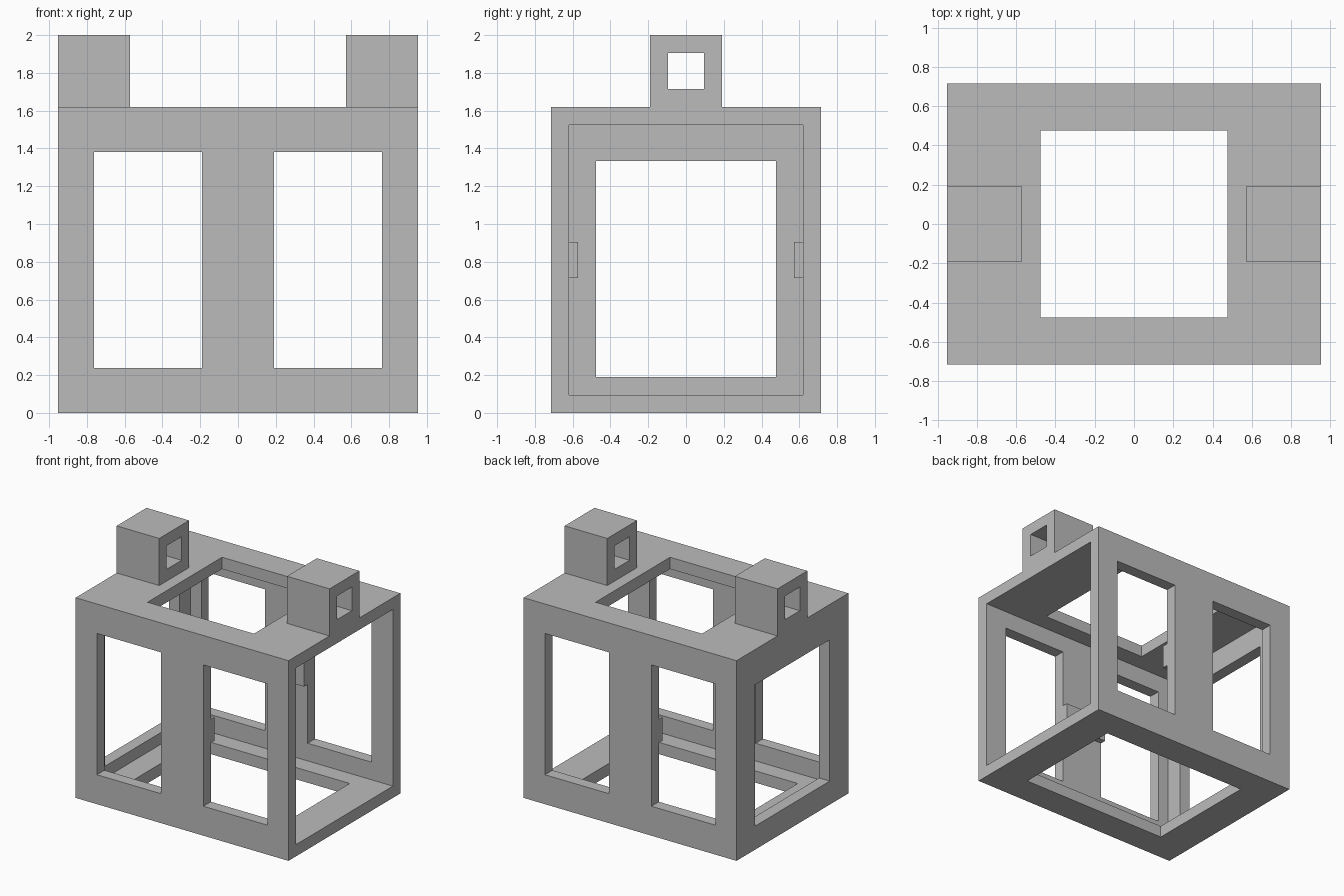
import bpy
from mathutils import Vector

cube = bpy.data.objects.get("Cube")
if cube:
    bpy.data.objects.remove(cube, do_unlink=True)

U = 2 / 21  # module: the whole model is 21 modules high

grey = bpy.data.materials.new("plain grey")
grey.use_nodes = True
grey.diffuse_color = (0.5, 0.5, 0.5, 1)
grey.node_tree.nodes["Principled BSDF"].inputs["Base Color"].default_value = (0.5, 0.5, 0.5, 1)


def box(name, x, y, z):
    """Box between (low, high) limits on each axis, in modules."""
    low, high = (Vector(c) * U for c in zip(x, y, z))
    bpy.ops.mesh.primitive_cube_add(size=1, location=(low + high) / 2)
    ob = bpy.context.object
    ob.name = name
    ob.scale = high - low
    bpy.ops.object.transform_apply(location=False, rotation=False, scale=True)
    ob.data.materials.append(grey)
    return ob


def cut(target, x, y, z):
    """Remove a box-shaped volume from the target."""
    cutter = box("cutter", x, y, z)
    cutter.hide_render = True
    mod = target.modifiers.new("cut", "BOOLEAN")
    mod.operation = "DIFFERENCE"
    mod.solver = "EXACT"
    mod.object = cutter
    bpy.ops.object.select_all(action="DESELECT")
    bpy.context.view_layer.objects.active = target
    target.select_set(True)
    bpy.ops.object.modifier_apply(modifier=mod.name)
    bpy.data.objects.remove(cutter, do_unlink=True)


# Main housing, hollow and open at the +x end
housing = box("housing", (-10, 10), (-7.5, 7.5), (0, 17))
cut(housing, (-9, 11), (-6.5, 6.5), (1, 16))

# Window pairs through front and back walls
for x in ((-8, -2), (2, 8)):
    cut(housing, x, (-9, 9), (2.5, 14.5))

# Openings in the closed end, the roof and the floor
cut(housing, (-11, -8.5), (-5, 5), (2, 14))
cut(housing, (-5, 5), (-5, 5), (15.5, 18))
cut(housing, (-7, 7), (-5, 5), (-1, 1.5))

# Pads on the inside of the central pillars
box("front_pad", (-2, 2), (-6.5, -6), (7.5, 9.5))
box("back_pad", (-2, 2), (6, 6.5), (7.5, 9.5))

# Roof lugs with square through holes
for name, x in (("right_lug", (-10, -6)), ("left_lug", (6, 10))):
    lug = box(name, x, (-2, 2), (17, 21))
    cut(lug, (x[0] - 1, x[1] + 1), (-1, 1), (18, 20))
